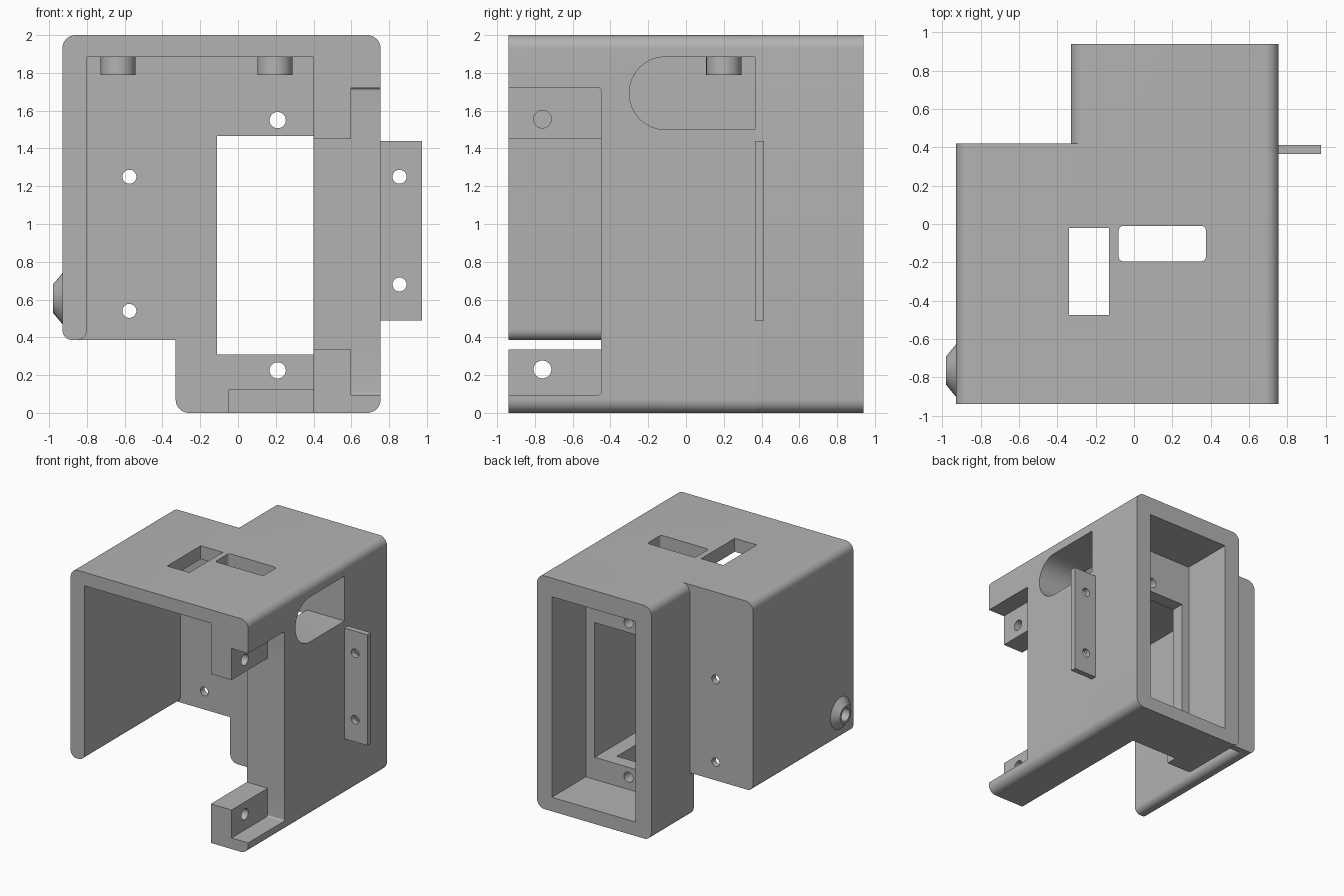
import bpy, bmesh
from math import sin, cos, pi
from mathutils import Vector, Matrix

if "Cube" in bpy.data.objects:
    bpy.data.objects.remove(bpy.data.objects["Cube"])

grey = bpy.data.materials.new("plain grey")
grey.use_nodes = True
colour = (0.45, 0.45, 0.45, 1)
grey.diffuse_color = colour
grey.node_tree.nodes["Principled BSDF"].inputs["Base Color"].default_value = colour


def finish(name, bm):
    bmesh.ops.recalc_face_normals(bm, faces=bm.faces)
    mesh = bpy.data.meshes.new(name)
    bm.to_mesh(mesh)
    bm.free()
    mesh.materials.append(grey)
    ob = bpy.data.objects.new(name, mesh)
    bpy.context.collection.objects.link(ob)
    return ob


def extrude(name, corners, radii, axis, lo, hi):
    """Extrude a right-angled outline with filleted corners along an axis."""
    pts = []
    for i, (c, r) in enumerate(zip(corners, radii)):
        p = Vector(c)
        if not r:
            pts.append(p)
            continue
        to_prev = (Vector(corners[i - 1]) - p).normalized()
        to_next = (Vector(corners[(i + 1) % len(corners)]) - p).normalized()
        mid = p + r * (to_prev + to_next)
        for k in range(9):
            t = k * pi / 16
            pts.append(mid - r * (to_next * cos(t) + to_prev * sin(t)))
    place = {"x": lambda p, d: (d, p.x, p.y),
             "y": lambda p, d: (p.x, d, p.y),
             "z": lambda p, d: (p.x, p.y, d)}[axis]
    bm = bmesh.new()
    face = bm.faces.new([bm.verts.new(place(p, lo)) for p in pts])
    made = bmesh.ops.extrude_face_region(bm, geom=[face])["geom"]
    step = Vector(place(Vector((0, 0)), hi - lo))
    bmesh.ops.translate(bm, vec=step, verts=[g for g in made if isinstance(g, bmesh.types.BMVert)])
    return finish(name, bm)


def box(name, a, b, axis, lo, hi, radii=(0, 0, 0, 0)):
    """Corner order: low-low, high-low, high-high, low-high."""
    return extrude(name, [a, (b[0], a[1]), b, (a[0], b[1])], radii, axis, lo, hi)


def rod(name, centre, axis, length, r1, r2=None):
    turn = {"x": Matrix.Rotation(pi / 2, 4, "Y"),
            "y": Matrix.Rotation(-pi / 2, 4, "X"),
            "z": Matrix()}[axis]
    bm = bmesh.new()
    bmesh.ops.create_cone(bm, cap_ends=True, segments=40, radius1=r1,
                          radius2=r1 if r2 is None else r2, depth=length,
                          matrix=Matrix.Translation(centre) @ turn)
    return finish(name, bm)


def combine(ob, others, operation):
    for other in others:
        mod = ob.modifiers.new("combine", "BOOLEAN")
        mod.operation = operation
        mod.solver = "EXACT"
        mod.object = other
        graph = bpy.context.evaluated_depsgraph_get()
        mesh = bpy.data.meshes.new_from_object(ob.evaluated_get(graph))
        ob.modifiers.clear()
        ob.data = mesh
        bpy.data.objects.remove(other)


def smooth(ob):
    bpy.ops.object.select_all(action="DESELECT")
    ob.select_set(True)
    bpy.context.view_layer.objects.active = ob
    bpy.ops.object.shade_smooth_by_angle(angle=0.5)


R = 0.07
# Front shell: left wall, roof and thick right wall
case = extrude("case",
               [(-.93, 2), (.755, 2), (.755, 0), (.4, 0), (.4, 1.885),
                (-.8, 1.885), (-.8, .385), (-.93, .385)],
               [R, R, R, 0, 0, 0, .055, .055], "y", -.94, .38)
# Dividing wall and rear housing
combine(case, [
    box("dividing_wall", (-.93, .385), (.1, 2), "y", .365, .42, (.055, 0, 0, R)),
    box("rear_housing", (-.33, 0), (.755, 2), "y", .365, .94, (R, R, R, R)),
], "UNION")

cuts = [
    # Rear cavity, window into the thick wall, cable recess
    box("cavity", (-.18, .12), (.615, 1.84), "y", .48, 1.1),
    box("window", (-.11, .31), (.53, 1.465), "y", -.3, .6),
    box("recess", (-.05, -.1), (.4, .12), "y", .2, .465),
    # Front notch, leaving two screw blocks
    box("notch", (-1.1, .335), (-.45, 1.45), "x", .3, .9),
    box("notch_step", (-1.1, .095), (-.45, 1.72), "x", .597, .9, (0, .015, .015, 0)),
    # Side slot and roof openings
    box("slot", (-.3, 1.5), (.365, 1.885), "x", .3, .9, (.19, 0, 0, .19)),
    box("roof_opening", (-.34, -.475), (-.13, -.02), "z", 1.7, 2.1),
    box("roof_slot", (-.08, -.195), (.375, -.01), "z", 1.7, 2.1, (.025,) * 4),
    # Blind bore of the side socket
    rod("bore", (-.93, -.765, .605), "x", .16, .055),
]
cuts += [rod("wall_hole", (-.575, .4, z), "y", .3, .037) for z in (.54, 1.25)]
cuts += [rod("frame_hole", (.21, .42, z), "y", .3, .043) for z in (.225, 1.55)]
cuts += [rod("block_hole", (.5, -.76, z), "x", .3, .047) for z in (.23, 1.555)]
combine(case, cuts, "DIFFERENCE")
smooth(case)

# Side mounting tab with two screw holes
tab = box("mounting_tab", (.75, .49), (.975, 1.44), "y", .365, .413)
combine(tab, [rod("tab_hole", (.855, .4, z), "y", .3, .037) for z in (.68, 1.25)], "DIFFERENCE")
smooth(tab)

# Tapered socket collar on the left wall
collar = rod("socket_collar", (-.953, -.765, .605), "x", .054, .075, .14)
combine(collar, [rod("bore", (-.95, -.765, .605), "x", .2, .055)], "DIFFERENCE")
smooth(collar)

# Standoffs under the roof
for side, x in (("left", .195), ("right", -.635)):
    smooth(rod("standoff_" + side, (x, .2, 1.84), "z", .1, .093))
